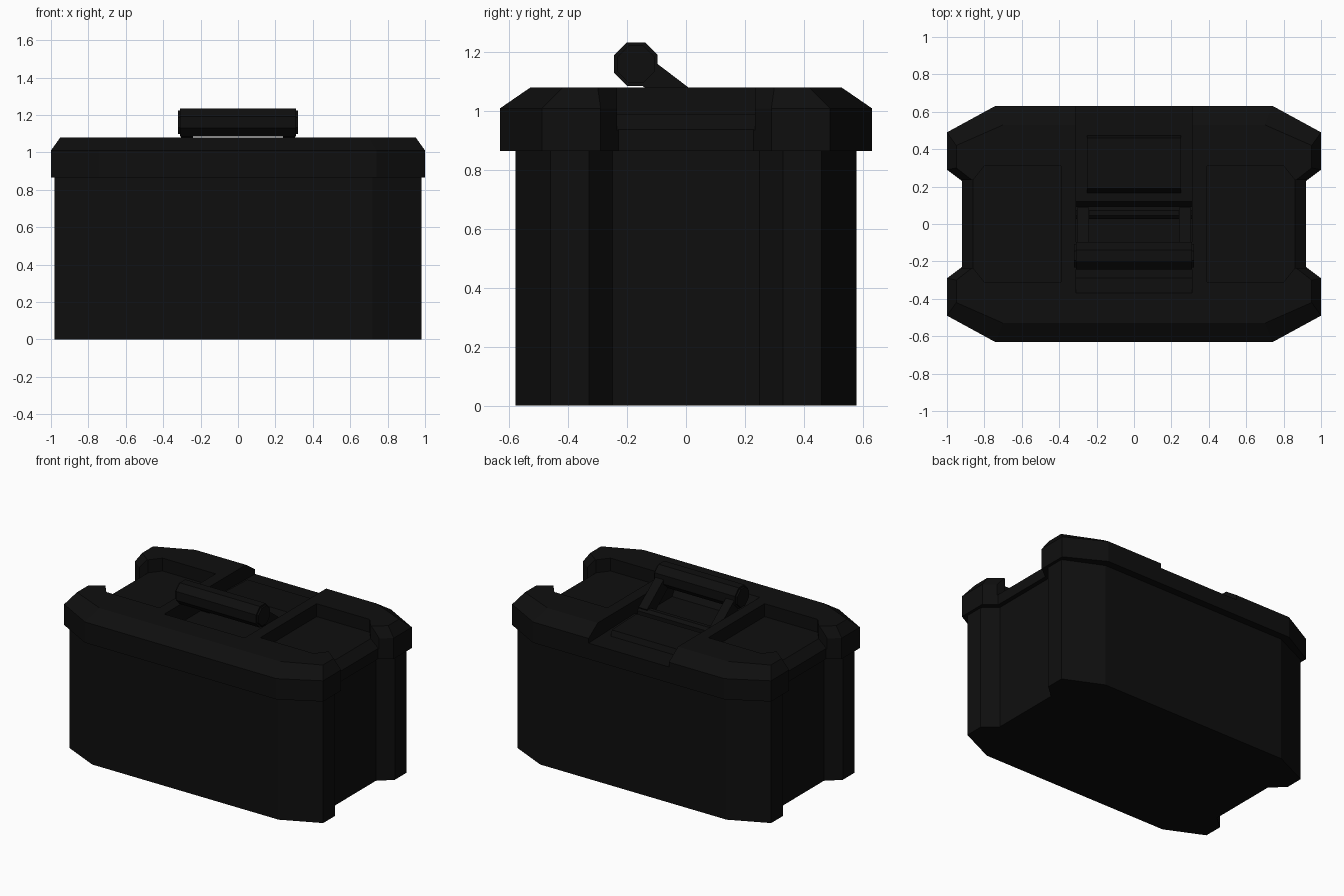
import bpy, bmesh
from math import cos, sin, radians, tau
from mathutils import Vector, Matrix

cube = bpy.data.objects.get("Cube")
if cube:
    bpy.data.objects.remove(cube, do_unlink=True)

black = bpy.data.materials.new("matte black")
black.use_nodes = True
colour = (0.0045, 0.0045, 0.0045, 1)
black.diffuse_color = colour
black.node_tree.nodes["Principled BSDF"].inputs["Base Color"].default_value = colour


def loft(name, rings):
    """Closed solid through matching rings of points."""
    bm = bmesh.new()
    loops = [[bm.verts.new(p) for p in ring] for ring in rings]
    n = len(loops[0])
    for a, b in zip(loops, loops[1:]):
        for i in range(n):
            j = (i + 1) % n
            bm.faces.new((a[i], a[j], b[j], b[i]))
    bm.faces.new(loops[0][::-1])
    bm.faces.new(loops[-1])
    bmesh.ops.recalc_face_normals(bm, faces=bm.faces)
    mesh = bpy.data.meshes.new(name)
    bm.to_mesh(mesh)
    bm.free()
    obj = bpy.data.objects.new(name, mesh)
    bpy.context.collection.objects.link(obj)
    mesh.materials.append(black)
    return obj


def prism(name, pts, axis, lo, hi):
    """Extrude a 2D profile along one axis."""
    def place(p, d):
        v = list(p)
        v.insert(axis, d)
        return v
    return loft(name, [[place(p, d) for p in pts] for d in (lo, hi)])


def outline(quarter, z):
    """Mirror a quarter outline, listed from front to side, into a full ring."""
    right = [(x, -y, z) for x, y in quarter] + [(x, y, z) for x, y in reversed(quarter)]
    return right + [(-x, -y, z) for x, y, _ in right]


def box(name, x0, x1, y0, y1, z0, z1):
    return prism(name, [(x0, y0), (x1, y0), (x1, y1), (x0, y1)], 2, z0, z1)


def cut(target, cutter):
    mod = target.modifiers.new("cut", "BOOLEAN")
    mod.operation = "DIFFERENCE"
    mod.solver = "EXACT"
    mod.object = cutter
    bpy.context.view_layer.objects.active = target
    bpy.ops.object.modifier_apply(modifier=mod.name)
    bpy.data.objects.remove(cutter, do_unlink=True)


# Box body with chamfered corners and notched ends
body = [(0.72, 0.58), (0.98, 0.46), (0.98, 0.33), (0.89, 0.25)]
loft("body", [outline(body, 0), outline(body, 0.9)])

# Lid with a sloping rim
rim = [(0.74, 0.632), (1.0, 0.49), (1.0, 0.29), (0.92, 0.23)]
crown = [(0.70, 0.53), (0.95, 0.42), (0.95, 0.30), (0.86, 0.23)]
lid = loft("lid", [outline(rim, 0.865), outline(rim, 1.01), outline(crown, 1.08)])

# Sunken panels at both ends, falling away to the notches
for s in (-1, 1):
    panel = [(0.39, 0.31), (0.80, 0.31), (0.86, 0.235), (1.2, 0.235)]
    panel = panel + [(x, -y) for x, y in reversed(panel)]
    cut(lid, prism("panel_cutter", [(s * x, y) for x, y in panel], 2, 0.99, 1.3))
    slope = [(0.86, 0.99), (0.93, 0.93), (1.3, 0.93), (1.3, 1.1), (0.86, 1.1)]
    slope = [(s * x, z) for x, z in slope]
    cut(lid, prism("slope_cutter", slope, 1, -0.235, 0.235))

# Central channel for the handle, open at the back
channel = [(-0.37, 1.3), (-0.37, 1.08), (-0.29, 0.95), (0.09, 0.95),
           (0.12, 0.99), (0.9, 0.97), (0.9, 1.3)]
cut(lid, prism("channel_cutter", channel, 0, -0.31, 0.31))

# Raised plate behind the handle
plate = [(0.15, 0.96), (0.19, 1.03), (0.46, 1.02), (0.48, 0.96)]
prism("back_plate", plate, 0, -0.25, 0.25)

# Tilted carrying handle: octagonal grip, end collars, two arms and a hinge bar
grip_centre = Vector((-0.17, 1.16))
hinge = Vector((0.06, 0.985))


def octagon(centre, radius):
    return [(centre.x + radius * cos(tau * (i + 0.5) / 8),
             centre.y + radius * sin(tau * (i + 0.5) / 8)) for i in range(8)]


prism("handle_grip", octagon(grip_centre, 0.08), 0, -0.31, 0.31)
along = (hinge - grip_centre).normalized()
side = Vector((-along.y, along.x)) * 0.045
arm = [grip_centre + side, hinge + side, hinge - side, grip_centre - side]
for s, label in ((-1, "right"), (1, "left")):
    prism(label + "_handle_arm", arm, 0, s * 0.24, s * 0.305)
    prism(label + "_grip_collar", octagon(grip_centre, 0.068), 0, s * 0.29, s * 0.322)
prism("hinge_bar", octagon(hinge, 0.035), 0, -0.31, 0.31)
